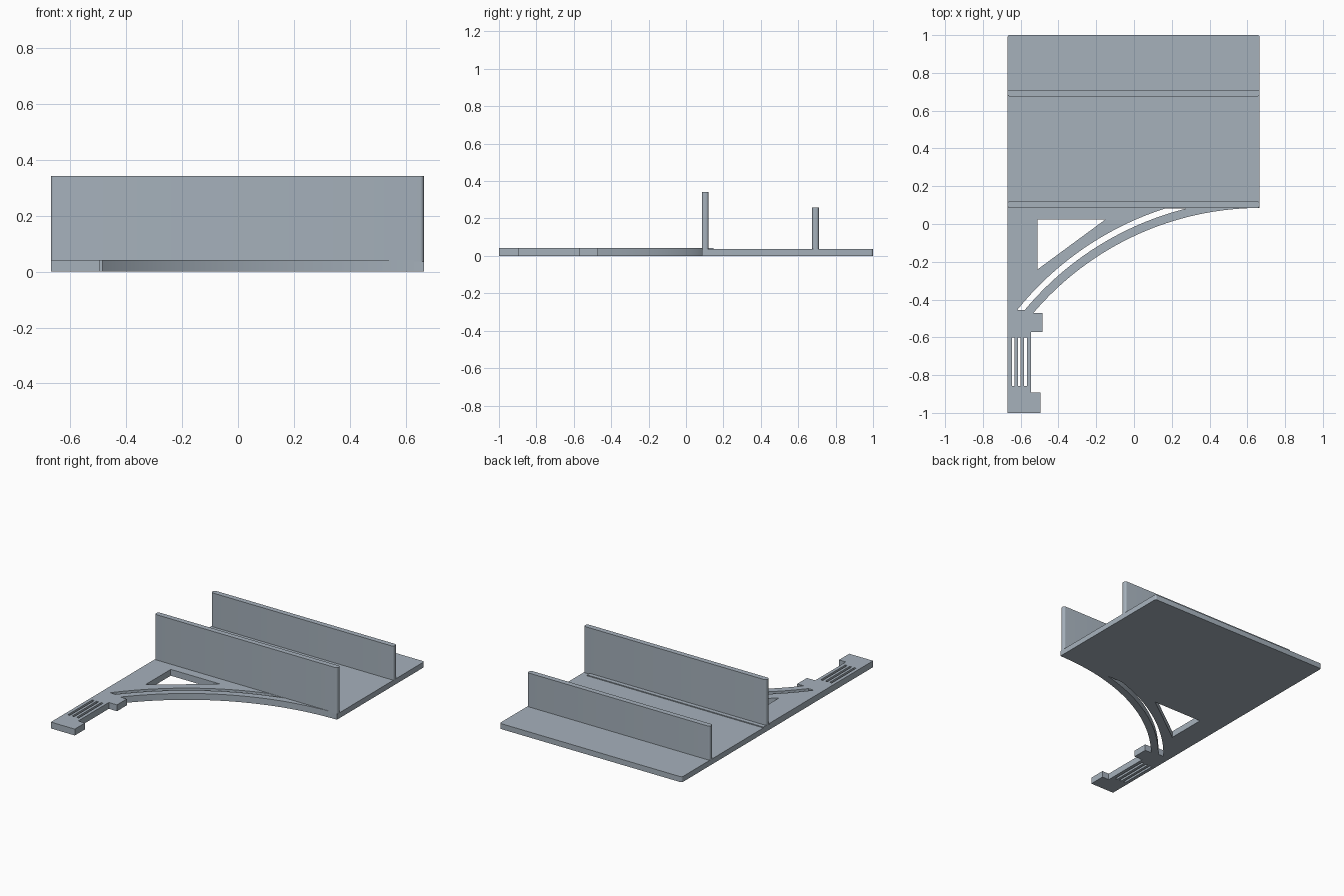
import bpy, bmesh, math

if "Cube" in bpy.data.objects:
    bpy.data.objects.remove(bpy.data.objects["Cube"])

mat = bpy.data.materials.new("blue grey")
mat.diffuse_color = (0.38, 0.44, 0.50, 1)
mat.use_nodes = True
mat.node_tree.nodes["Principled BSDF"].inputs["Base Color"].default_value = mat.diffuse_color


def box(name, x0, x1, y0, y1, z0, z1, radius=0.0, back_only=False):
    """Box whose upright edges may be rounded."""
    bm = bmesh.new()
    bmesh.ops.create_cube(bm, size=1)
    for v in bm.verts:
        v.co = ((x0 + x1) / 2 + v.co.x * (x1 - x0),
                (y0 + y1) / 2 + v.co.y * (y1 - y0),
                (z0 + z1) / 2 + v.co.z * (z1 - z0))
    if radius:
        upright = [e for e in bm.edges
                   if abs(e.verts[0].co.z - e.verts[1].co.z) > 1e-5
                   and (not back_only or e.verts[0].co.y > (y0 + y1) / 2)]
        bmesh.ops.bevel(bm, geom=upright, offset=radius, segments=5,
                        profile=0.5, affect='EDGES')
    me = bpy.data.meshes.new(name)
    bm.to_mesh(me)
    bm.free()
    me.materials.append(mat)
    ob = bpy.data.objects.new(name, me)
    bpy.context.collection.objects.link(ob)
    smooth(ob)


def smooth(ob):
    bpy.ops.object.select_all(action='DESELECT')
    ob.select_set(True)
    bpy.context.view_layer.objects.active = ob
    bpy.ops.object.shade_smooth_by_angle(angle=math.radians(30))


def flat_part(name, loops, height):
    """Extruded outline; the loops after the first are holes."""
    cu = bpy.data.curves.new(name, 'CURVE')
    cu.dimensions = '2D'
    cu.fill_mode = 'BOTH'
    cu.extrude = height / 2
    for pts in loops:
        sp = cu.splines.new('POLY')
        sp.points.add(len(pts) - 1)
        for p, (x, y) in zip(sp.points, pts):
            p.co = (x, y, 0, 1)
        sp.use_cyclic_u = True
    cu.materials.append(mat)
    ob = bpy.data.objects.new(name, cu)
    ob.location.z = height / 2
    bpy.context.collection.objects.link(ob)
    bpy.ops.object.select_all(action='DESELECT')
    ob.select_set(True)
    bpy.context.view_layer.objects.active = ob
    bpy.ops.object.convert(target='MESH')
    smooth(bpy.context.view_layer.objects.active)


# Concentric arcs shared by the brace edge and its slot
CX, CY = 0.67, -1.494


def arc(r, y0, y1, n=40):
    a0, a1 = (math.pi - math.asin((y - CY) / r) for y in (y0, y1))
    return [(CX + r * math.cos(a0 + (a1 - a0) * i / n),
             CY + r * math.sin(a0 + (a1 - a0) * i / n)) for i in range(n + 1)]


# Base plate and the two upright walls
L, R, F = -0.67, 0.665, 0.085
box("base_plate", L, R, F, 1.0, 0, 0.036, 0.012, back_only=True)
box("front_wall", L, R, F, 0.12, 0.0, 0.342, 0.013)
box("back_wall", L, R, 0.675, 0.71, 0.02, 0.26, 0.013)
box("wall_foot_strip", L, 0.62, 0.10, 0.148, 0.02, 0.042)

# Curved bracket with end hook, triangular window, arc slot and grip slits
outline = [(L, F), (L, -1), (-0.495, -1), (-0.495, -0.893), (-0.545, -0.893),
           (-0.545, -0.573), (-0.485, -0.573), (-0.485, -0.47)]
outline += arc(1.579, -0.47, 0.082) + [(0.63, F)]
window = [(-0.51, 0.025), (-0.15, 0.025), (-0.51, -0.24)]
arc_slot = arc(1.624, -0.455, 0.083) + arc(1.655, -0.455, 0.083)[::-1]
slits = [[(x, -0.60), (x + 0.015, -0.60), (x + 0.015, -0.857), (x, -0.857)]
         for x in (-0.647, -0.615, -0.582)]
flat_part("bracket_arm", [outline, window, arc_slot] + slits, 0.042)
